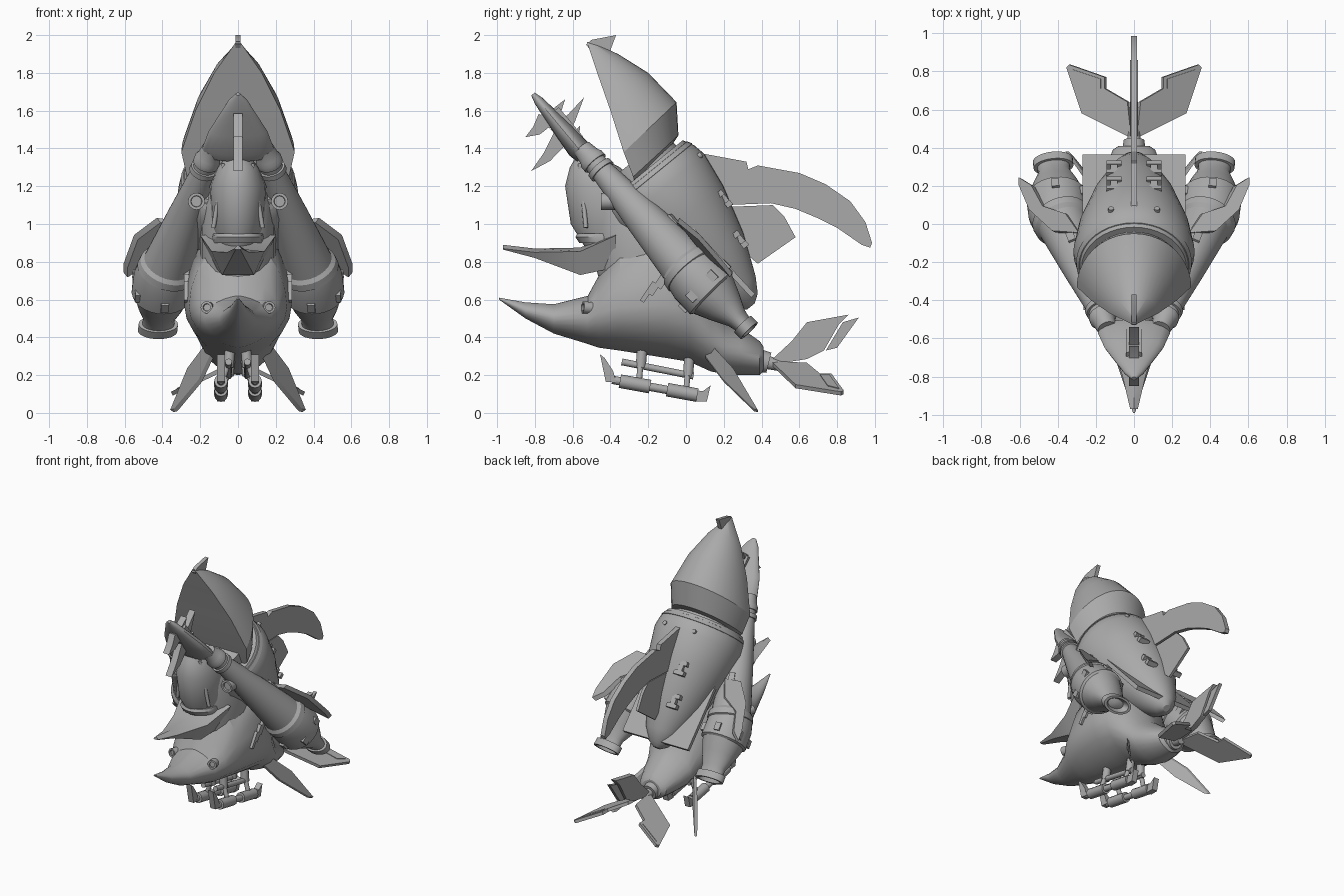
import bpy
import bmesh
from math import sin, cos, pi, radians, copysign
from mathutils import Vector

default_cube = bpy.data.objects.get("Cube")
if default_cube:
    bpy.data.objects.remove(default_cube, do_unlink=True)

hull_gray = bpy.data.materials.new("hull_gray")
hull_gray.use_nodes = True
hull_gray.diffuse_color = (.4, .4, .4, 1)
hull_gray.node_tree.nodes["Principled BSDF"].inputs["Base Color"].default_value = (.4, .4, .4, 1)


def finish(name, mesh_builder):
    """Turn a bmesh into a named object, smooth except at sharp edges."""
    bmesh.ops.recalc_face_normals(mesh_builder, faces=mesh_builder.faces)
    for face in mesh_builder.faces:
        face.smooth = True
    for edge in mesh_builder.edges:
        edge.smooth = edge.calc_face_angle(pi) < radians(32)
    mesh = bpy.data.meshes.new(name)
    mesh_builder.to_mesh(mesh)
    mesh_builder.free()
    mesh.materials.append(hull_gray)
    result = bpy.data.objects.new(name, mesh)
    bpy.context.collection.objects.link(result)
    return result


def loft(name, rings):
    """Skin a closed surface through equal-length rings of points."""
    builder = bmesh.new()
    rows = [[builder.verts.new(point) for point in ring] for ring in rings]
    count = len(rows[0])
    for lower, upper in zip(rows, rows[1:]):
        for i in range(count):
            j = (i + 1) % count
            builder.faces.new((lower[i], lower[j], upper[j], upper[i]))
    builder.faces.new(rows[0])
    builder.faces.new(rows[-1])
    return finish(name, builder)


def lathe(name, start, toward, profile, sides=28):
    """Sweep (distance, radius, optional upright radius) rings along a line."""
    start = Vector(start)
    axis = (Vector(toward) - start).normalized()
    turn = axis.to_track_quat('Z', 'Y')
    angles = [2 * pi * i / sides for i in range(sides)]
    return loft(name, [[start + axis * along + turn @ Vector((wide * cos(a), (tall or [wide])[0] * sin(a), 0))
                        for a in angles] for along, wide, *tall in profile])


def rod(name, start, end, radius, sides=12):
    length = (Vector(end) - Vector(start)).length
    return lathe(name, start, end, [(0, radius), (length, radius)], sides)


def plate(name, outline, thickness, x=0):
    """Extrude a side outline of (y, z) points across x."""
    half = thickness / 2
    return loft(name, [[(x + offset, y, z) for y, z in outline] for offset in (-half, half)])


def sheet(name, outline, depth):
    """Extrude a free outline along a depth vector."""
    depth = Vector(depth)
    return loft(name, [[Vector(p) - depth / 2 for p in outline],
                       [Vector(p) + depth / 2 for p in outline]])


def block(name, center, along, size):
    """Small box whose long side follows a direction."""
    center = Vector(center)
    turn = Vector(along).to_track_quat('Z', 'Y')
    width, height, length = (s / 2 for s in size)
    corners = ((-width, -height), (width, -height), (width, height), (-width, height))
    return loft(name, [[center + turn @ Vector((u, v, w)) for u, v in corners]
                       for w in (-length, length)])


def hull_ring(y, low, high, half_width, middle, sides=24):
    """Rounded diamond section, widest at the middle height."""
    angles = [2 * pi * i / sides for i in range(sides)]
    return [(copysign(abs(cos(a)) ** 1.35, cos(a)) * half_width, y,
             middle + sin(a) * (high - middle if sin(a) > 0 else middle - low)) for a in angles]


# Lower hull with its long upturned beak
hull_stations = [(-.99, .6, .61, .005, .605), (-.85, .5, .585, .05, .54), (-.7, .42, .575, .1, .5),
                 (-.52, .365, .62, .18, .5), (-.46, .345, .73, .22, .53), (-.35, .33, .95, .26, .56),
                 (-.1, .29, 1.08, .285, .57), (.02, .27, .98, .265, .54), (.13, .22, .7, .21, .42),
                 (.2, .205, .52, .18, .35), (.29, .2, .45, .15, .32), (.39, .2, .38, .11, .29),
                 (.41, .22, .35, .08, .28)]
loft("lower_hull", [hull_ring(*station) for station in hull_stations])
lathe("tail_tube", (0, .38, .28), (0, .5, .25), [(0, .06), (.06, .055), (.06, .035), (.12, .03)])

# Upper beak between hull and cockpit
loft("upper_beak", [[(0, y, top), (w, y, top - .02), (w * .6, y, low), (-w * .6, y, low), (-w, y, top - .02)]
                    for y, top, low, w in [(-.97, .89, .865, .02), (-.8, .87, .82, .06),
                                           (-.56, .875, .73, .14), (-.37, .96, .77, .2)]])


# Neck and cockpit
def upright(z, front, back, w):
    mid, half = (front + back) / 2, (back - front) / 2
    return [(w * cos(pi * i / 10), mid + half * sin(pi * i / 10), z) for i in range(20)]


loft("neck", [upright(*s) for s in [(.6, -.43, .1, .2), (.85, -.5, .05, .2), (1.1, -.52, 0, .2), (1.26, -.5, -.2, .12)]])
loft("cockpit_canopy", [upright(*s) for s in [(.87, -.53, -.2, .1), (1, -.61, -.2, .14), (1.2, -.64, -.25, .15),
                                              (1.3, -.615, -.35, .11), (1.36, -.58, -.46, .06)]])
loft("cockpit_sill", [upright(*s) for s in [(.9, -.565, -.3, .13), (.93, -.585, -.3, .135), (.95, -.575, -.3, .13)]])
for side in (1, -1):
    rod("canopy_frame", (side * .13, -.53, .98), (side * .075, -.56, 1.32), .012)

# Bullet-shaped upper shell
shell_start, shell_end = Vector((0, -.23, 1.27)), Vector((0, .34, .57))
shell_axis = (shell_end - shell_start).normalized()
shell_up = Vector((0, -shell_axis.z, shell_axis.y))
lathe("upper_shell", shell_start, shell_end,
      [(-.08, .22), (0, .23), (0, .275), (.06, .305), (.13, .318), (.32, .29),
       (.58, .215), (.8, .12), (.88, .07), (.91, .025)], 40)
lathe("shell_front_band", shell_start, shell_end, [(.015, .27), (.02, .289), (.045, .303), (.05, .29)], 40)
plate("shell_base_plate", [(.02, .96), (.04, .98), (.365, .63), (.345, .61)], .54)
for side in (1, -1):
    for along, height in ((.38, .25), (.6, .18)):
        hinge = shell_start + shell_axis * along + shell_up * height + Vector((side * .105, 0, 0))
        block("hinge_bar", hinge, shell_axis, (.035, .03, .08))
        for end in (-1, 1):
            block("hinge_foot", hinge + shell_axis * end * .035, shell_axis, (.08, .035, .03))
    stud = shell_start + shell_axis * .12 + shell_up * .275 + Vector((side * .12, 0, 0))
    rod("shell_stud", stud, stud + shell_up * .03, .015)

# Raised upper jaw: half dome cut flat on the front
jaw_sections = [(-.525, 1.965, -.47, 1.95, .01), (-.47, 1.8, -.36, 1.9, .125), (-.4, 1.6, -.2, 1.8, .225),
                (-.33, 1.38, -.05, 1.645, .3), (-.28, 1.25, -.04, 1.47, .27), (-.27, 1.22, -.08, 1.41, .23)]
loft("upper_jaw", [[(w * cos(pi * i / 20), ey + (ry - ey) * sin(pi * i / 20), ez + (rz - ez) * sin(pi * i / 20))
                    for i in range(21)] for ey, ez, ry, rz, w in jaw_sections])
plate("jaw_tip_hook", [(-.53, 1.95), (-.5, 1.975), (-.37, 2), (-.4, 1.92), (-.47, 1.88)], .028)
rod("jaw_pin", (-.09, -.46, 1.84), (.09, -.46, 1.84), .015)

# Dorsal fin with its lower flap
plate("dorsal_fin", [(.05, 1.38), (.32, 1.33), (.33, 1.29), (.38, 1.31), (.6, 1.27), (.74, 1.21), (.87, 1.12),
                     (.95, 1.01), (.985, .9), (.975, .875), (.93, .89), (.8, .98), (.7, 1.03), (.58, 1.08),
                     (.45, 1.11), (.2, 1.1)], .034)
plate("dorsal_flap", [(.2, 1.09), (.46, 1.1), (.52, 1.04), (.58, .93), (.38, .79), (.25, .9)], .02)

# Converging nose where the two cannons meet
nose_axis = Vector((0, -.25, .3)).normalized()
nose_up = Vector((0, .77, .64))
loft("cannon_nose", [[Vector((0, -.57, 1.4)) + nose_axis * s + Vector((w * cos(pi * i / 10), 0, 0))
                      + nose_up * h * sin(pi * i / 10) for i in range(20)]
                     for s, w, h in [(-.05, .17, .05), (0, .19, .06), (.12, .155, .05), (.25, .09, .035),
                                     (.33, .05, .025), (.375, .012, .012)]])
for y, z, tip_y, tip_z in [(-.75, 1.54, -.64, 1.66), (-.69, 1.47, -.54, 1.67), (-.63, 1.42, -.56, 1.52),
                           (-.75, 1.55, -.85, 1.46), (-.67, 1.45, -.82, 1.28)]:
    root, tip = Vector((0, y, z)), Vector((0, tip_y, tip_z))
    lean = nose_axis * .045
    bend = (root + tip) / 2 - lean * .3
    outline = [root - lean, bend - lean * .6, tip, bend + lean * .6, root + lean]
    plate("nose_claw", [(p.y, p.z) for p in outline], .05)
block("nose_clamp", Vector((0, -.66, 1.5)) + nose_up * .045, nose_axis, (.085, .04, .2))

# Paired parts
for side in (1, -1):
    def at(x, y, z):
        return Vector((side * x, y, z))

    # Cannon, engine cup and flattened nozzle
    muzzle, cup = at(.14, -.55, 1.4), at(.4, .07, .7)
    lathe("cannon_barrel", muzzle, cup,
          [(0, .05), (.06, .06), (.08, .07), (.11, .07), (.11, .06), (.14, .06), (.14, .072), (.17, .074),
           (.17, .062), (.5, .1), (.84, .135), (.86, .152), (.9, .157), (.91, .145), (.97, .145)])
    cup_start = at(.395, .05, .72)
    cup_axis = (at(.425, .33, .44) - cup_start).normalized()
    lathe("engine_cup", cup_start, cup_start + cup_axis,
          [(-.07, .14), (0, .158), (.12, .16), (.13, .145), (.22, .12, .105), (.31, .085, .06), (.355, .085, .05),
           (.355, .105, .062), (.405, .105, .062), (.405, .085, .048), (.37, .06, .035), (.38, .02, .015)])
    cup_turn = cup_axis.to_track_quat('Z', 'Y')
    for step in range(6):
        around = step * pi / 3 + pi / 6
        radial = cup_turn @ Vector((cos(around), sin(around), 0))
        block("cup_latch", cup_start + cup_axis * .07 + radial * .152, cup_axis, (.04, .04, .055))
    lathe("cannon_lamp", at(.22, -.36, 1.12), at(.22, -.6, 1.12),
          [(0, .045), (.09, .045), (.09, .03), (.075, .028)], 16)
    block("barrel_clip", at(.33, -.07, 1.01), cup - muzzle, (.04, .04, .08))

    # Swept curved winglet
    winglet = [(.28, -.05, 1), (.42, -.04, 1.02), (.54, .07, .93), (.595, .2, .78), (.595, .24, .73),
               (.53, .2, .77), (.47, .09, .86), (.35, .05, .92)]
    sheet("winglet", [at(*p) for p in winglet], at(.02, .01, .025))

    # Hull eyes and side vents
    lathe("hull_eye", at(.14, -.44, .55), at(.17, -.56, .56), [(0, .032), (.11, .032), (.11, .02), (.1, .018)], 16)
    for step in range(3):
        block("side_vent", at(.265, -.2 + step * .045, .64 + step * .035), (0, .5, .75), (.04, .025, .12))

    # Belly stabiliser and lower tail fin
    belly = [(.12, .07, .34), (.17, .14, .35), (.26, .25, .23), (.35, .38, .01), (.33, .36, .015), (.2, .2, .17)]
    sheet("belly_fin", [at(*p) for p in belly], at(.018, 0, .012))
    tail = [(.01, .45), (.27, .58), (.35, .82), (.335, .835), (.15, .77), (.15, .71), (.03, .64)]
    sheet("lower_tail_fin", [at(x, y, .27 - x * .48) for x, y in tail], at(.01, 0, .02))
    flap = [(.17, .71), (.29, .75), (.32, .81), (.17, .76)]
    sheet("tail_fin_flap", [at(x, y, .275 - x * .48) for x, y in flap], at(.01, 0, .02))

    # Landing skid
    rod("skid_rail", at(.05, -.34, .27), at(.05, .04, .195), .018)
    rod("skid_tube", at(.09, -.39, .175), at(.09, .07, .09), .022)
    for y, z in ((-.25, .15), (0, .105)):
        rod("skid_sleeve", at(.09, y - .1, z + .018), at(.09, y + .06, z - .011), .036)
        rod("skid_strut", at(.09, y, z), at(.05, y + .01, z + .12), .016)
        rod("skid_mount", at(.05, y + .01, z + .09), at(.04, y + .02, z + .21), .028)
    plate("skid_front_toe", [(-.455, .31), (-.43, .29), (-.385, .22), (-.37, .16), (-.425, .165)], .042, side * .09)
    plate("skid_rear_toe", [(.05, .12), (.09, .115), (.13, .145), (.11, .06), (.05, .06)], .042, side * .09)

# Upright tail fin
plate("upper_tail_fin", [(.42, .25), (.56, .38), (.64, .48), (.86, .52), (.81, .47), (.73, .33), (.64, .285)], .04)
plate("tail_rudder", [(.74, .33), (.8, .345), (.915, .505), (.83, .48)], .025)
